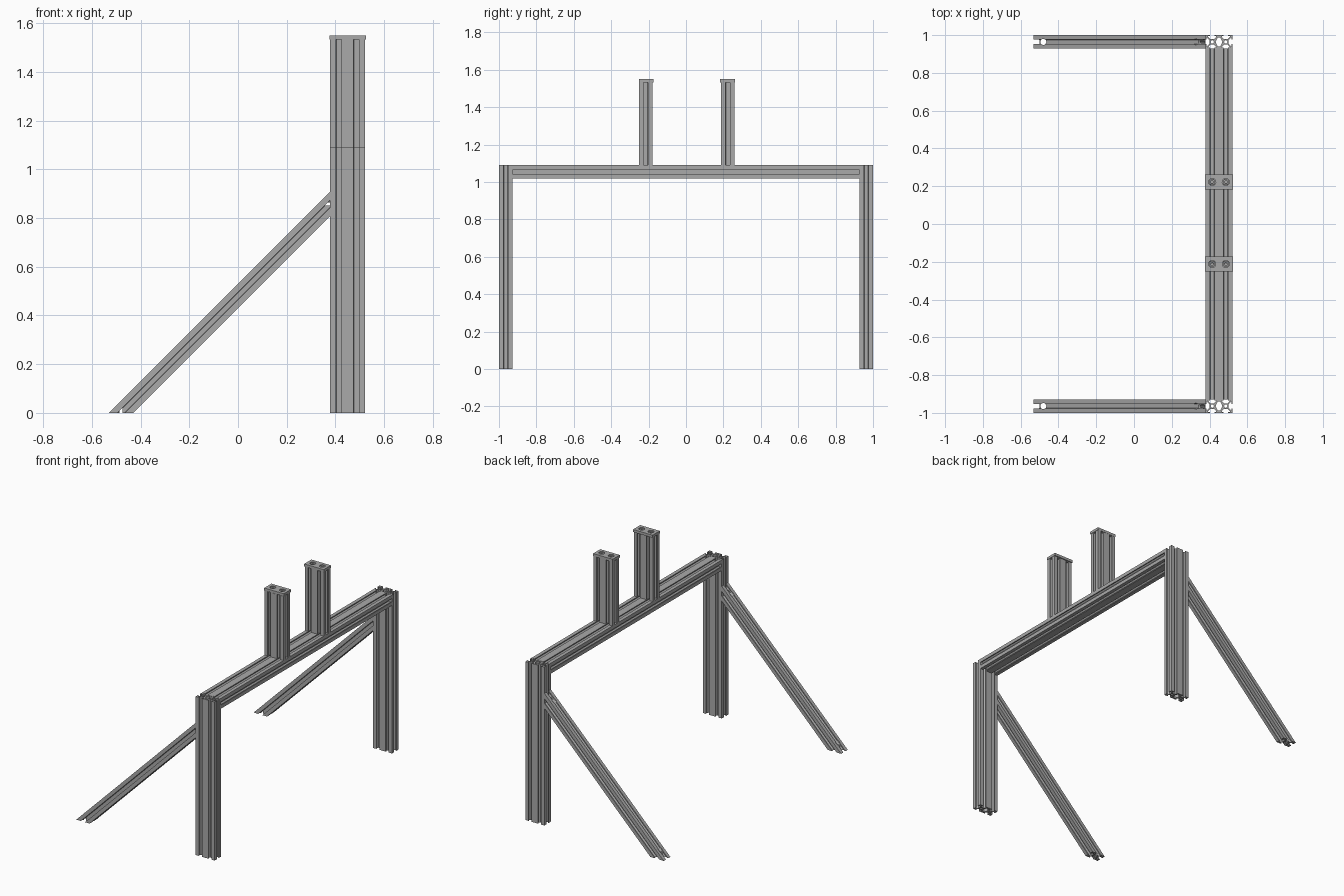
import bpy
import bmesh
from math import cos, sin, pi, sqrt
from mathutils import Matrix, Vector

if "Cube" in bpy.data.objects:
    bpy.data.objects.remove(bpy.data.objects["Cube"])


def make_material(name, value):
    m = bpy.data.materials.new(name)
    m.use_nodes = True
    m.diffuse_color = (value, value, value, 1)
    m.node_tree.nodes["Principled BSDF"].inputs["Base Color"].default_value = (value, value, value, 1)
    return m


aluminium = make_material("aluminium grey", 0.4)

H = 0.036        # half of one profile module
CX = 0.45        # x centre of the posts and beam
TOP = 1.09       # top of the frame
COS = sqrt(0.5)


def circle(x, r, n=16, inner=None):
    """Ring of points, star-shaped when an inner radius is given."""
    ring = []
    for i in range(n):
        rr = inner if inner and i % 2 else r
        ring.append((x + rr * cos(2 * pi * i / n), rr * sin(2 * pi * i / n)))
    return ring


def slotted_profile(modules):
    """Outline of a T-slot bar plus its bores and hollow chambers."""
    half = [(0.0115, 0), (0.0115, 0.006), (0.021, 0.006), (0.021, 0.010), (0.010, 0.0215)]
    slot = [(-t, d) for t, d in half] + [(t, d) for t, d in reversed(half)]
    w = H * modules
    centres = [H * (2 * i + 1 - modules) for i in range(modules)]
    outline = [(-w, -H)]
    outline += [(c + t, d - H) for c in centres for t, d in slot]
    outline += [(w, -H)] + [(w - d, t) for t, d in slot]
    outline += [(w, H)] + [(c - t, H - d) for c in reversed(centres) for t, d in slot]
    outline += [(-w, H)] + [(d - w, -t) for t, d in slot]
    holes = [circle(c, 0.0105, 16, 0.0075) for c in centres]
    chamber = [(0.018, 0), (0.007, 0.024), (-0.007, 0.024),
               (-0.018, 0), (-0.007, -0.024), (0.007, -0.024)]
    for a in centres[:-1]:
        holes.append([(a + H + x, y) for x, y in chamber])
    return [outline] + holes


def extrude(name, loops, length, matrix):
    """Extrude filled 2D loops along local z, then place the result."""
    cu = bpy.data.curves.new(name, "CURVE")
    cu.dimensions = "2D"
    cu.fill_mode = "BOTH"
    cu.extrude = length / 2
    for loop in loops:
        sp = cu.splines.new("POLY")
        sp.points.add(len(loop) - 1)
        for p, (x, y) in zip(sp.points, loop):
            p.co = (x, y, 0, 1)
        sp.use_cyclic_u = True
    tmp = bpy.data.objects.new(name + "_curve", cu)
    bpy.context.collection.objects.link(tmp)
    bpy.context.view_layer.update()
    me = bpy.data.meshes.new_from_object(tmp)
    bpy.data.objects.remove(tmp)
    bm = bmesh.new()
    bm.from_mesh(me)
    bmesh.ops.remove_doubles(bm, verts=bm.verts, dist=1e-5)
    bmesh.ops.translate(bm, verts=bm.verts, vec=(0, 0, length / 2))
    bmesh.ops.transform(bm, verts=bm.verts, matrix=matrix)
    bmesh.ops.recalc_face_normals(bm, faces=bm.faces)
    for f in bm.faces:
        f.smooth = False
    bm.to_mesh(me)
    bm.free()
    me.name = name
    me.materials.clear()
    me.materials.append(aluminium)
    ob = bpy.data.objects.new(name, me)
    bpy.context.collection.objects.link(ob)
    return ob


def axes(u, v, w, origin):
    m = Matrix((u, v, w)).transposed().to_4x4()
    m.translation = Vector(origin)
    return m


def drill(ob, matrix):
    """Cut a round bolt hole through an object."""
    cutter = extrude("drill", [circle(0, 0.016)], 0.3, matrix)
    mod = ob.modifiers.new("bolt_hole", "BOOLEAN")
    mod.object = cutter
    mod.solver = "EXACT"
    bpy.context.view_layer.update()
    dg = bpy.context.evaluated_depsgraph_get()
    me = bpy.data.meshes.new_from_object(ob.evaluated_get(dg))
    ob.modifiers.clear()
    ob.data = me
    bpy.data.objects.remove(cutter)


single, double = slotted_profile(1), slotted_profile(2)

# Cross beam between the posts
y_in = 1 - 2 * H
extrude("cross_beam", double, 2 * y_in,
        axes((1, 0, 0), (0, 0, 1), (0, -1, 0), (CX, y_in, TOP - H)))

for side, s in (("front", -1), ("back", 1)):
    y = s * (1 - H)
    # Upright post
    extrude(side + "_post", double, TOP, Matrix.Translation((CX, y, 0)))

    # Diagonal brace, mitred to the floor and to the post face
    foot, face = -0.48, CX - 2 * H
    brace = extrude(side + "_brace", single, 1.0,
                    axes((0, 1, 0), (-COS, 0, COS), (COS, 0, COS), (foot, y, 0)))
    for v in brace.data.vertices:
        along = v.co.x - foot + v.co.z
        shift = -v.co.z if along < 0.7 else face - v.co.x
        v.co += Vector((shift, 0, shift))
    drill(brace, Matrix.Translation((foot, y, -0.1)))
    drill(brace, axes((0, 1, 0), (0, 0, 1), (1, 0, 0), (face - 0.2, y, face - foot)))

# Short uprights on the beam, each with a bolted end cap
for side, y, cap_y in (("front", -0.216, -0.212), ("back", 0.224, 0.222)):
    extrude(side + "_short_upright", double, 1.532 - TOP, Matrix.Translation((CX, y, TOP)))
    w, d = 0.0745, 0.039
    plate = [(-w, -d), (w, -d), (w, d), (-w, d)]
    extrude(side + "_end_cap", [plate, circle(-H, 0.019), circle(H, 0.019)], 0.018,
            Matrix.Translation((CX, cap_y, 1.532)))
    for label, x in (("right", -H), ("left", H)):
        extrude(side + "_" + label + "_cap_screw", [circle(0, 0.016), circle(0, 0.008, 6)], 0.012,
                Matrix.Translation((CX + x, cap_y, 1.532)))
